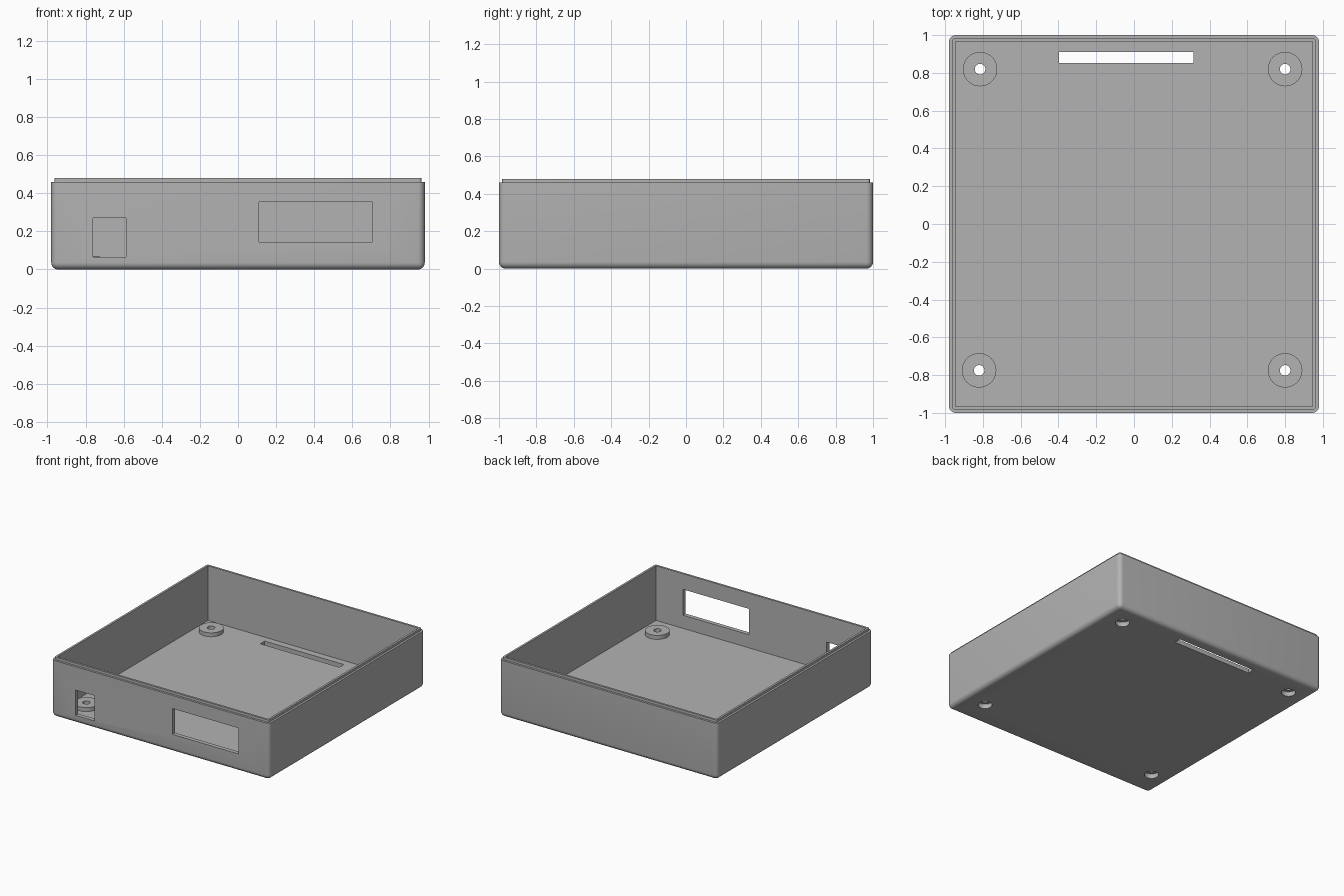
import bpy
import bmesh
from mathutils import Vector

if "Cube" in bpy.data.objects:
    bpy.data.objects.remove(bpy.data.objects["Cube"], do_unlink=True)

# One grey plastic for the whole tray
plastic = bpy.data.materials.new("grey plastic")
plastic.use_nodes = True
GREY = (0.45, 0.45, 0.45, 1)
plastic.diffuse_color = GREY
plastic.node_tree.nodes["Principled BSDF"].inputs["Base Color"].default_value = GREY

HALF_X, HALF_Y = 0.98, 1.0
RIM, TOP, FLOOR, BOSS_TOP = 0.46, 0.48, 0.036, 0.068
LEDGE, WALL = 0.017, 0.034


def finish(name, bm):
    mesh = bpy.data.meshes.new(name)
    bm.to_mesh(mesh)
    bm.free()
    mesh.materials.append(plastic)
    obj = bpy.data.objects.new(name, mesh)
    bpy.context.collection.objects.link(obj)
    return obj


def box(name, low, high, rounding=0, pick=None):
    """Box between two corners; edges chosen by pick are rounded."""
    low, high = Vector(low), Vector(high)
    bm = bmesh.new()
    bmesh.ops.create_cube(bm, size=1)
    for v in bm.verts:
        v.co = (low + high) / 2 + v.co * (high - low)
    if rounding:
        edges = [e for e in bm.edges if pick(e)]
        bmesh.ops.bevel(bm, geom=edges, offset=rounding, segments=6,
                        profile=0.5, affect='EDGES')
    return finish(name, bm)


def disc(name, x, y, radius, z0, z1):
    bm = bmesh.new()
    bmesh.ops.create_cone(bm, cap_ends=True, segments=48, radius1=radius,
                          radius2=radius, depth=z1 - z0)
    bmesh.ops.translate(bm, verts=bm.verts, vec=(x, y, (z0 + z1) / 2))
    return finish(name, bm)


def combine(target, tool, operation):
    tool.hide_render = True
    mod = target.modifiers.new(tool.name, 'BOOLEAN')
    mod.object, mod.operation, mod.solver = tool, operation, 'EXACT'
    bpy.context.view_layer.objects.active = target
    bpy.ops.object.modifier_apply(modifier=mod.name)
    bpy.data.objects.remove(tool, do_unlink=True)


# Outer shell: rounded upright corners and bottom edges, square upper rim
tray = box("enclosure_tray", (-HALF_X, -HALF_Y, 0), (HALF_X, HALF_Y, RIM), 0.036,
           lambda e: min(v.co.z for v in e.verts) < 0.01)

# Raised lip inside the rim, then the hollow
lx, ly = HALF_X - LEDGE, HALF_Y - LEDGE
lip = box("lip", (-lx, -ly, 0.2), (lx, ly, TOP), 0.015,
          lambda e: abs(e.verts[0].co.z - e.verts[1].co.z) > 0.1)
combine(tray, lip, 'UNION')
ix, iy = HALF_X - WALL, HALF_Y - WALL
combine(tray, box("cavity", (-ix, -iy, FLOOR), (ix, iy, 1)), 'DIFFERENCE')

# Screw bosses with through holes and head recesses underneath
for x, y in ((-0.815, 0.82), (0.8, 0.82), (-0.82, -0.775), (0.8, -0.775)):
    combine(tray, disc("boss", x, y, 0.091, 0.015, BOSS_TOP), 'UNION')
    combine(tray, disc("screw_hole", x, y, 0.028, -0.1, 0.2), 'DIFFERENCE')
    combine(tray, disc("head_recess", x, y, 0.053, -0.1, 0.038), 'DIFFERENCE')

# Front openings and the floor slot
for name, low, high in (
        ("square_port", (-0.76, -1.1, 0.065), (-0.588, -0.93, 0.27)),
        ("wide_window", (0.11, -1.1, 0.143), (0.705, -0.93, 0.353)),
        ("floor_slot", (-0.397, 0.853, -0.1), (0.315, 0.91, 0.1))):
    combine(tray, box(name, low, high), 'DIFFERENCE')

# Smooth the rounded edges, keep the machined ones crisp
bpy.ops.object.select_all(action='DESELECT')
tray.select_set(True)
bpy.context.view_layer.objects.active = tray
bpy.ops.object.shade_smooth_by_angle(angle=0.5)
